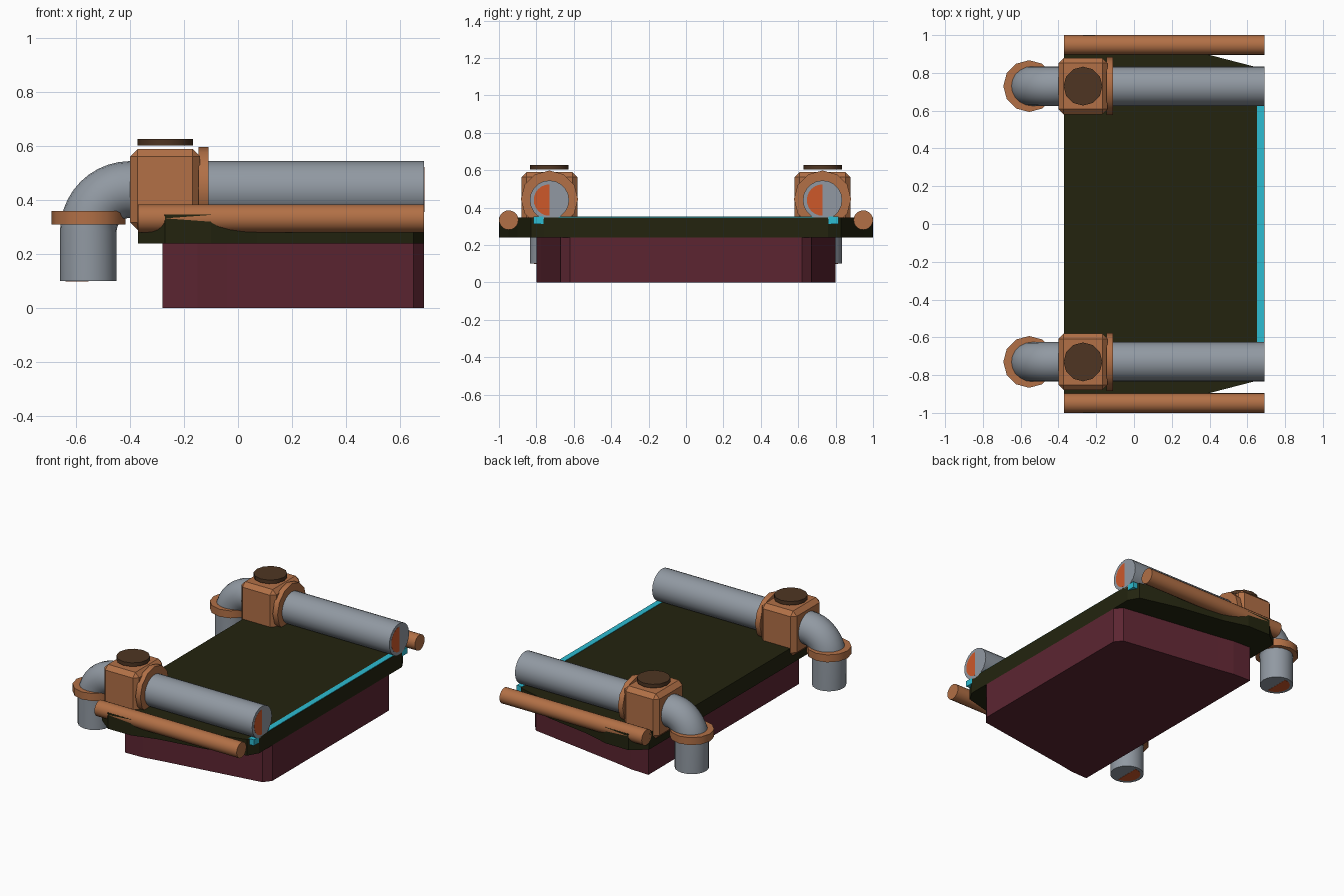
import bpy, bmesh, math
from mathutils import Matrix, Vector

cube = bpy.data.objects.get("Cube")
if cube:
    bpy.data.objects.remove(cube, do_unlink=True)


def material(name, rgb):
    """Flat colour given as 0-255 display values."""
    linear = [((c / 255 + 0.055) / 1.055) ** 2.4 for c in rgb] + [1]
    mat = bpy.data.materials.new(name)
    mat.use_nodes = True
    mat.diffuse_color = linear
    mat.node_tree.nodes["Principled BSDF"].inputs["Base Color"].default_value = linear
    return mat


COPPER = material("copper", (178, 112, 70))
STEEL = material("steel_grey", (145, 153, 162))
MAROON = material("maroon", (92, 37, 49))
OLIVE = material("dark_olive", (35, 36, 15))
CYAN = material("cyan", (45, 188, 210))
BROWN = material("dark_brown", (78, 53, 34))
ORANGE = material("orange", (205, 88, 42))


def finish(bm, name, mat, smooth=False):
    bmesh.ops.recalc_face_normals(bm, faces=bm.faces)
    mesh = bpy.data.meshes.new(name)
    bm.to_mesh(mesh)
    bm.free()
    obj = bpy.data.objects.new(name, mesh)
    bpy.context.collection.objects.link(obj)
    mesh.materials.append(mat)
    if smooth:
        smooth_shade(obj)
    return obj


def smooth_shade(obj):
    bpy.ops.object.select_all(action='DESELECT')
    obj.select_set(True)
    bpy.context.view_layer.objects.active = obj
    bpy.ops.object.shade_smooth_by_angle(angle=math.radians(40))


def slab(name, half, z0, z1, mat):
    """Extrude a plan outline, mirrored across y = 0."""
    bm = bmesh.new()
    outline = half + [(x, -y) for x, y in reversed(half)]
    face = bm.faces.new([bm.verts.new((x, y, z0)) for x, y in outline])
    top = bmesh.ops.extrude_face_region(bm, geom=[face])["geom"]
    bmesh.ops.translate(bm, vec=(0, 0, z1 - z0),
                        verts=[v for v in top if isinstance(v, bmesh.types.BMVert)])
    return finish(bm, name, mat)


def box(name, center, size, mat, bevel=0):
    bm = bmesh.new()
    bmesh.ops.create_cube(bm, size=1, matrix=Matrix.Translation(center) @ Matrix.Diagonal((*size, 1)))
    if bevel:
        bmesh.ops.bevel(bm, geom=bm.edges[:], offset=bevel, segments=1, affect='EDGES')
    return finish(bm, name, mat)


def disc(name, center, radius, depth, mat, axis='Z', sides=12, smooth=True):
    bm = bmesh.new()
    turn = Matrix.Rotation(math.pi / 2, 4, 'Y') if axis == 'X' else Matrix()
    bmesh.ops.create_cone(bm, cap_ends=True, segments=sides, radius1=radius, radius2=radius,
                          depth=depth, matrix=Matrix.Translation(center) @ turn)
    return finish(bm, name, mat, smooth)


def half_plate(name, center, radius, normal, side, mat):
    """Thin half disc covering one side of a pipe mouth."""
    bm = bmesh.new()
    normal, side = Vector(normal), Vector(side)
    across = normal.cross(side)
    verts = []
    for i in range(13):
        a = math.pi * i / 12 - math.pi / 2
        verts.append(bm.verts.new(Vector(center) + radius * (side * math.cos(a) + across * math.sin(a))))
    face = bm.faces.new(verts)
    geom = bmesh.ops.extrude_face_region(bm, geom=[face])["geom"]
    bmesh.ops.translate(bm, vec=normal * 0.002,
                        verts=[v for v in geom if isinstance(v, bmesh.types.BMVert)])
    return finish(bm, name, mat)


def tube(name, points, radius, mat):
    """Round tube swept along a path, with closed ends."""
    curve = bpy.data.curves.new(name, 'CURVE')
    curve.dimensions = '3D'
    curve.bevel_depth = radius
    curve.bevel_resolution = 8
    curve.use_fill_caps = True
    spline = curve.splines.new('POLY')
    spline.points.add(len(points) - 1)
    for p, co in zip(spline.points, points):
        p.co = (*co, 1)
    obj = bpy.data.objects.new(name, curve)
    bpy.context.collection.objects.link(obj)
    curve.materials.append(mat)
    bpy.ops.object.select_all(action='DESELECT')
    obj.select_set(True)
    bpy.context.view_layer.objects.active = obj
    bpy.ops.object.convert(target='MESH')
    smooth_shade(obj)
    return obj


# Lower body and the wider deck on top of it
slab("lower_body", [(-0.28, 0.8), (-0.15, 0.795), (-0.04, 0.775), (0.65, 0.67), (0.69, 0.62)],
     0, 0.24, MAROON)
slab("deck", [(-0.37, 0.92), (-0.27, 1.0), (-0.1, 0.998), (0.07, 0.95), (0.38, 0.9),
              (0.65, 0.83), (0.69, 0.76)], 0.24, 0.348, OLIVE)

# Bright strip let into the end edge of the deck, with exposed tips
box("edge_strip", (0.669, 0, 0.331), (0.038, 1.6, 0.04), CYAN)
for s, side in ((-1, "right"), (1, "left")):
    box(f"strip_tip_{side}", (0.67, s * 0.789, 0.331), (0.04, 0.054, 0.04), CYAN)

# Pipework, the same on both sides
R, PY, PZ, BEND = 0.105, 0.73, 0.44, 0.155
for s, side in ((-1, "right"), (1, "left")):
    y = s * PY
    elbow = []
    for i in range(11):
        a = math.pi / 2 * i / 10
        elbow.append((-0.4 - BEND * math.sin(a), y, PZ - BEND * (1 - math.cos(a))))
    tube(f"pipe_{side}", [(0.69, y, PZ)] + elbow + [(-0.4 - BEND, y, 0.1)], R, STEEL)
    half_plate(f"pipe_end_glow_{side}", (0.689, y, PZ), R * 0.8, (1, 0, 0), (0, -1, 0), ORANGE)
    half_plate(f"pipe_outlet_glow_{side}", (-0.4 - BEND, y, 0.101), R * 0.8,
               (0, 0, -1), (-1, 0, 0), ORANGE)
    box(f"valve_block_{side}", (-0.27, y, 0.44), (0.26, 0.3, 0.3), COPPER, 0.028)
    disc(f"valve_cap_{side}", (-0.27, y, 0.615), 0.103, 0.025, BROWN)
    disc(f"block_collar_{side}", (-0.128, y, 0.445), 0.153, 0.036, COPPER, 'X')
    disc(f"outlet_collar_{side}", (-0.4 - BEND, y, 0.335), 0.137, 0.05, COPPER)
    tube(f"side_rail_{side}", [(-0.37, s * 0.948, 0.333), (0.69, s * 0.948, 0.333)], 0.052, COPPER)
